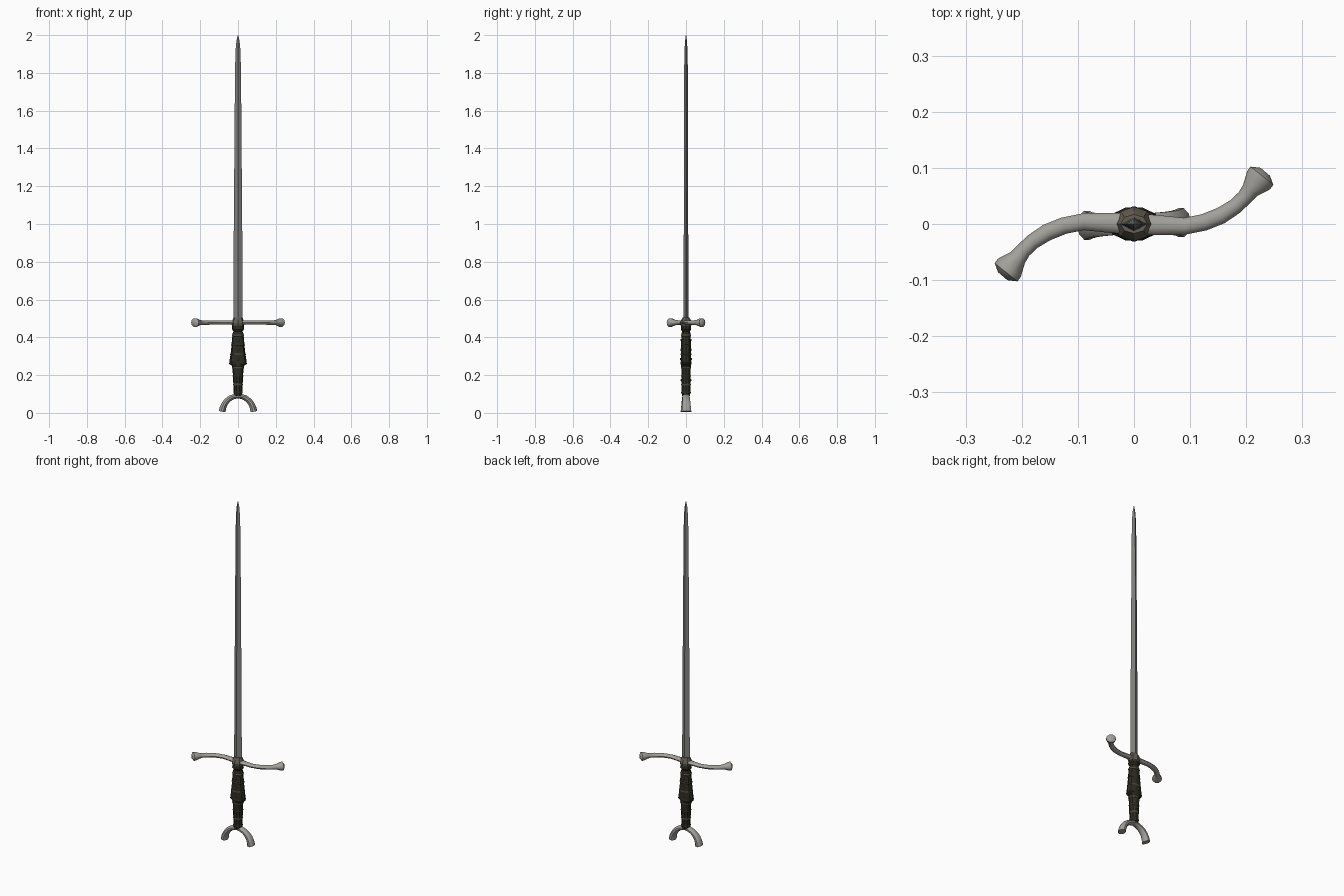
import bpy
import bmesh
from math import cos, sin, pi, radians
from mathutils import Vector

if "Cube" in bpy.data.objects:
    bpy.data.objects.remove(bpy.data.objects["Cube"], do_unlink=True)


def material(name, rgb):
    m = bpy.data.materials.new(name)
    m.use_nodes = True
    m.diffuse_color = (*rgb, 1)
    bsdf = m.node_tree.nodes["Principled BSDF"]
    bsdf.inputs["Base Color"].default_value = (*rgb, 1)
    bsdf.inputs["Roughness"].default_value = 0.6
    return m


STEEL = material("blade steel", (0.22, 0.22, 0.21))
PALE = material("pale metal", (0.36, 0.35, 0.32))
LEATHER = material("dark leather", (0.026, 0.025, 0.016))
BRASS = material("dull brass", (0.075, 0.068, 0.04))
BRONZE = material("bronze collar", (0.13, 0.11, 0.085))


def loft(name, rings, mat, angle=35):
    """Skin a list of equal-length rings and cap both ends."""
    bm = bmesh.new()
    loops = [[bm.verts.new(p) for p in ring] for ring in rings]
    n = len(loops[0])
    for a, b in zip(loops, loops[1:]):
        for i in range(n):
            j = (i + 1) % n
            bm.faces.new((a[i], a[j], b[j], b[i]))
    bm.faces.new(loops[0])
    bm.faces.new(loops[-1])
    bmesh.ops.recalc_face_normals(bm, faces=bm.faces)
    mesh = bpy.data.meshes.new(name)
    bm.to_mesh(mesh)
    bm.free()
    mesh.materials.append(mat)
    obj = bpy.data.objects.new(name, mesh)
    bpy.context.collection.objects.link(obj)
    bpy.ops.object.select_all(action="DESELECT")
    obj.select_set(True)
    bpy.context.view_layer.objects.active = obj
    bpy.ops.object.shade_smooth_by_angle(angle=radians(angle))
    return obj


def upright(name, profile, sides, mat, angle=35):
    """Stack oval sections given as (z, half width, half depth)."""
    turn = [2 * pi * i / sides for i in range(sides)]
    rings = [[(w * cos(t), d * sin(t), z) for t in turn] for z, w, d in profile]
    return loft(name, rings, mat, angle)


def sweep(name, path, normal, mat, sides=10):
    """Sweep an oval along a flat path of (point, in-plane radius, normal radius)."""
    points = [Vector(p[0]) for p in path]
    normal = Vector(normal)
    rings = []
    for i, (_, r_side, r_norm) in enumerate(path):
        ahead = points[min(i + 1, len(points) - 1)] - points[max(i - 1, 0)]
        side = normal.cross(ahead).normalized()
        rings.append([points[i] + side * (r_side * cos(t)) + normal * (r_norm * sin(t))
                      for t in (2 * pi * k / sides for k in range(sides))])
    return loft(name, rings, mat, 40)


# Blade: diamond section narrowing to a long point
upright("blade", [(0.47, 0.025, 0.013), (0.9, 0.023, 0.012), (1.4, 0.019, 0.011),
                  (1.8, 0.016, 0.01), (1.92, 0.013, 0.008), (1.97, 0.008, 0.005),
                  (2.0, 0.001, 0.001)], 4, STEEL, 20)

# Guard: flat S-shaped bar, mirrored by half a turn about the blade
Z = 0.478
arm = [(0.04, -0.002, 0.018, 0.011), (0.09, -0.004, 0.015, 0.011),
       (0.125, 0.003, 0.015, 0.011), (0.155, 0.015, 0.015, 0.012),
       (0.18, 0.031, 0.014, 0.012), (0.197, 0.047, 0.014, 0.013),
       (0.207, 0.06, 0.016, 0.015), (0.222, 0.078, 0.026, 0.023),
       (0.228, 0.086, 0.026, 0.024), (0.234, 0.093, 0.011, 0.011)]
half = [((x, y, Z), a, b) for x, y, a, b in arm]
other = [((-x, -y, Z), a, b) for x, y, a, b in reversed(arm)]
sweep("crossguard", other + [((0, 0, Z), 0.019, 0.012)] + half, (0, 0, 1), PALE)

# Collar: pointed block where blade, guard and grip meet
upright("guard_collar", [(0.455, 0.03, 0.026), (0.475, 0.036, 0.031),
                         (0.49, 0.03, 0.027), (0.505, 0.024, 0.017)], 8, BRONZE, 25)

# Grip: upper part flares downward to a ridge, lower part tapers to the pommel
upright("grip", [(0.09, 0.022, 0.023), (0.12, 0.023, 0.025), (0.235, 0.029, 0.026),
                 (0.25, 0.032, 0.028), (0.258, 0.046, 0.03), (0.275, 0.045, 0.029),
                 (0.33, 0.037, 0.028), (0.42, 0.029, 0.025), (0.432, 0.023, 0.022),
                 (0.442, 0.032, 0.028), (0.462, 0.031, 0.027)], 10, LEATHER, 30)

# Raised bands around the grip
bands = [(0.108, 0.025, 0.027), (0.15, 0.026, 0.027), (0.195, 0.0285, 0.0275),
         (0.24, 0.032, 0.029), (0.262, 0.0475, 0.031), (0.31, 0.042, 0.03),
         (0.36, 0.0365, 0.029), (0.41, 0.032, 0.028)]
for i, (z, w, d) in enumerate(bands):
    upright(f"grip_band_{i + 1}", [(z - 0.005, w * 0.93, d * 0.93), (z - 0.002, w, d),
                                   (z + 0.002, w, d), (z + 0.005, w * 0.93, d * 0.93)],
            10, BRASS if i % 2 else LEATHER)

# Studs between the bands, front and back
for z, depth in ((0.173, 0.026), (0.285, 0.029), (0.335, 0.028), (0.385, 0.0265)):
    for s in (-1, 1):
        bpy.ops.mesh.primitive_uv_sphere_add(segments=8, ring_count=4, radius=0.007,
                                             location=(0, s * (depth - 0.001), z))
        stud = bpy.context.object
        stud.name = "grip_stud"
        stud.scale = (1, 0.5, 1)
        stud.data.materials.append(BRASS)

# Pommel: downward crescent whose arms thicken toward the feet
arch = []
for k in range(-6, 7):
    t = k / 6
    a = t * radians(86)
    arch.append(((0.084 * sin(a), 0, 0.007 + 0.082 * cos(a) - 0.006 * t * t),
                 0.012 + 0.006 * abs(t), 0.019 + 0.008 * t * t))
pommel = sweep("crescent_pommel", arch, (0, 1, 0), PALE)
pommel.rotation_euler.z = 0.03
# Flat feet standing on the ground
for v in pommel.data.vertices:
    v.co.z = max(v.co.z, 0)
